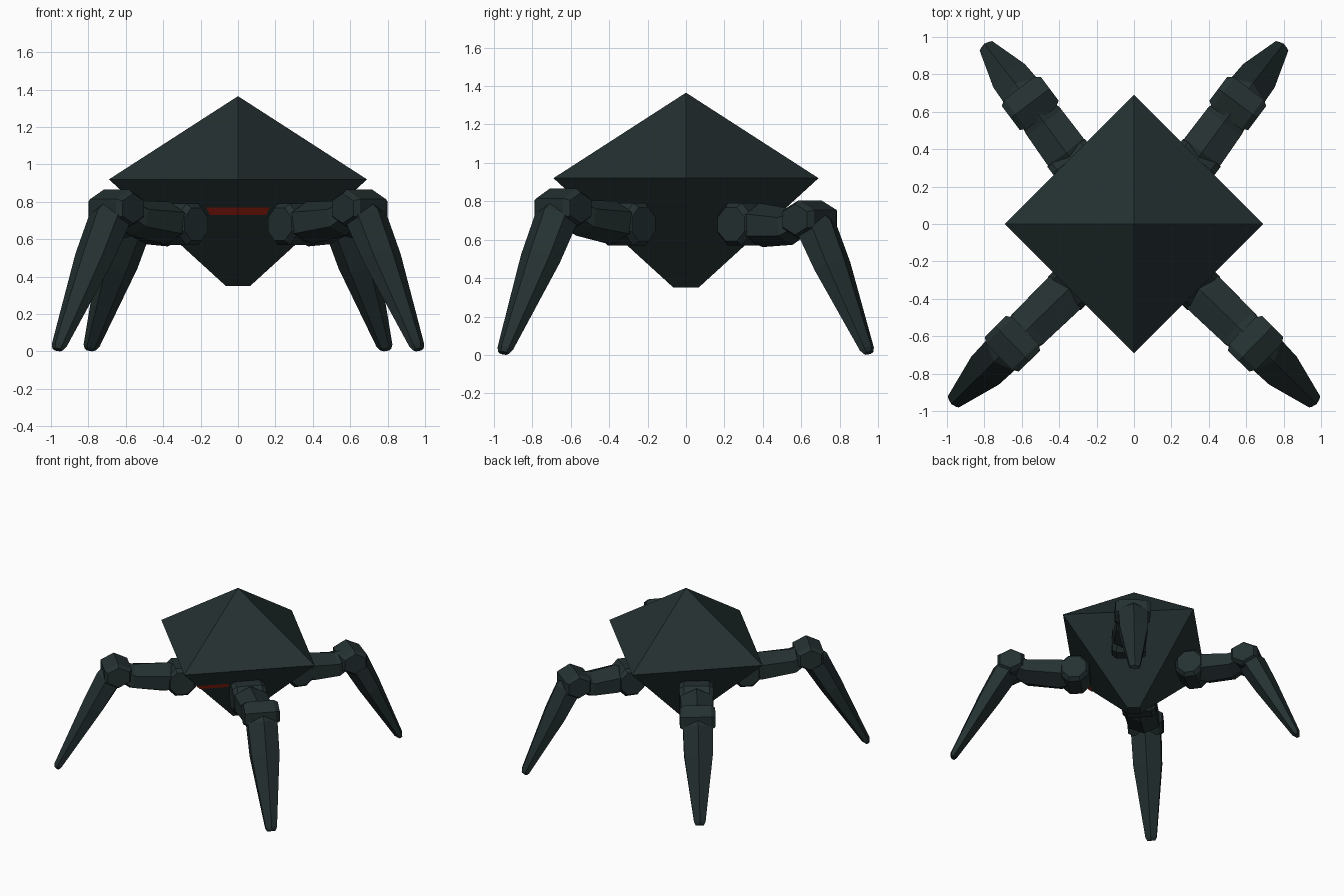
import bpy, bmesh, math
from mathutils import Vector

if "Cube" in bpy.data.objects:
    bpy.data.objects.remove(bpy.data.objects["Cube"])


def material(name, color):
    m = bpy.data.materials.new(name)
    m.diffuse_color = (*color, 1)
    m.use_nodes = True
    m.node_tree.nodes["Principled BSDF"].inputs["Base Color"].default_value = m.diffuse_color
    return m


SLATE = material("dark slate", (0.018, 0.030, 0.031))
RED = material("eye red", (0.36, 0.017, 0.006))


def finish(name, bm, mat, solid=True):
    if solid:
        bmesh.ops.recalc_face_normals(bm, faces=bm.faces)
    me = bpy.data.meshes.new(name)
    bm.to_mesh(me)
    bm.free()
    me.materials.append(mat)
    ob = bpy.data.objects.new(name, me)
    bpy.context.collection.objects.link(ob)


def loft(name, stations, across, sides, turn=0.0):
    """Closed faceted tube; each station is (centre, half width, half height)."""
    bm = bmesh.new()
    axis = (stations[-1][0] - stations[0][0]).normalized()
    up = axis.cross(across).normalized()
    angles = [turn + 2 * math.pi * i / sides for i in range(sides)]
    mx = max(abs(math.cos(a)) for a in angles)
    my = max(abs(math.sin(a)) for a in angles)
    rings = []
    for c, w, h in stations:
        rings.append([bm.verts.new(c + across * (w * math.cos(a) / mx) + up * (h * math.sin(a) / my))
                      for a in angles])
    for r0, r1 in zip(rings, rings[1:]):
        for i in range(sides):
            j = (i + 1) % sides
            bm.faces.new((r0[i], r0[j], r1[j], r1[i]))
    bm.faces.new(rings[0])
    bm.faces.new(rings[-1])
    finish(name, bm, SLATE)


# Body: diamond-plan pyramid shell over a tapering underside
def body_radius(z):
    return 0.065 + (0.69 - 0.065) * (z - 0.35) / (0.92 - 0.35)


bm = bmesh.new()
rings = []
for r, z in ((0.065, 0.35), (0.69, 0.92)):
    rings.append([bm.verts.new((r * x, r * y, z)) for x, y in ((1, 0), (0, 1), (-1, 0), (0, -1))])
apex = bm.verts.new((0, 0, 1.365))
bm.faces.new(rings[0])
for i in range(4):
    j = (i + 1) % 4
    bm.faces.new((rings[0][i], rings[0][j], rings[1][j], rings[1][i]))
    bm.faces.new((rings[1][i], rings[1][j], apex))
finish("body", bm, SLATE)

# Eye: thin band folded around the front corner
bm = bmesh.new()
rows = []
for z, w in ((0.73, 0.15), (0.77, 0.17)):
    r = body_radius(z) + 0.008
    rows.append([bm.verts.new((x, abs(x) - r, z)) for x in (-w, 0, w)])
for i in range(2):
    bm.faces.new((rows[0][i], rows[0][i + 1], rows[1][i + 1], rows[1][i]))
finish("eye_band", bm, RED, solid=False)


# Legs: hip joint, upper leg, knee joint and tapering shin
def leg(label, side, hip, knee, foot):
    hip, knee, foot = (Vector((side * p[0], p[1], p[2])) for p in (hip, knee, foot))
    out = Vector((foot.x - hip.x, foot.y - hip.y, 0)).normalized()
    across = out.cross(Vector((0, 0, 1)))
    up = Vector((0, 0, 1))

    def joint(name, c, half, r, sides, turn):
        loft(name, [(c - across * half, r * 0.8, r * 0.8), (c - across * half * 0.75, r, r),
                    (c + across * half * 0.75, r, r), (c + across * half, r * 0.8, r * 0.8)],
             out, sides, turn)

    joint(label + "_hip", hip, 0.125, 0.11, 8, math.pi / 8)
    joint(label + "_knee", knee, 0.13, 0.10, 6, math.pi / 6)

    d = (knee - hip).normalized()
    start = hip + d * 0.04 - up * 0.01
    loft(label + "_upper_leg", [(start, 0.10, 0.09), (hip + d * 0.10 - up * 0.01, 0.12, 0.115),
                                (knee - d * 0.12 - up * 0.03, 0.115, 0.095),
                                (knee - d * 0.03, 0.095, 0.075)],
         across, 6, math.pi / 6)

    top = knee + out * 0.02
    at = lambda t: top.lerp(foot, t)
    loft(label + "_shin", [(at(-0.03), 0.075, 0.06), (at(0.07), 0.11, 0.10),
                           (at(0.35), 0.105, 0.085), (at(0.97), 0.042, 0.032), (at(1.0), 0.03, 0.02)],
         across, 6, math.pi / 6)


for side, tag in ((1, "right"), (-1, "left")):
    leg("front_" + tag, side, (0.31, -0.31, 0.68), (0.65, -0.64, 0.765), (0.965, -0.95, 0.01))
    leg("back_" + tag, side, (0.31, 0.31, 0.68), (0.555, 0.645, 0.705), (0.79, 0.95, 0.01))
